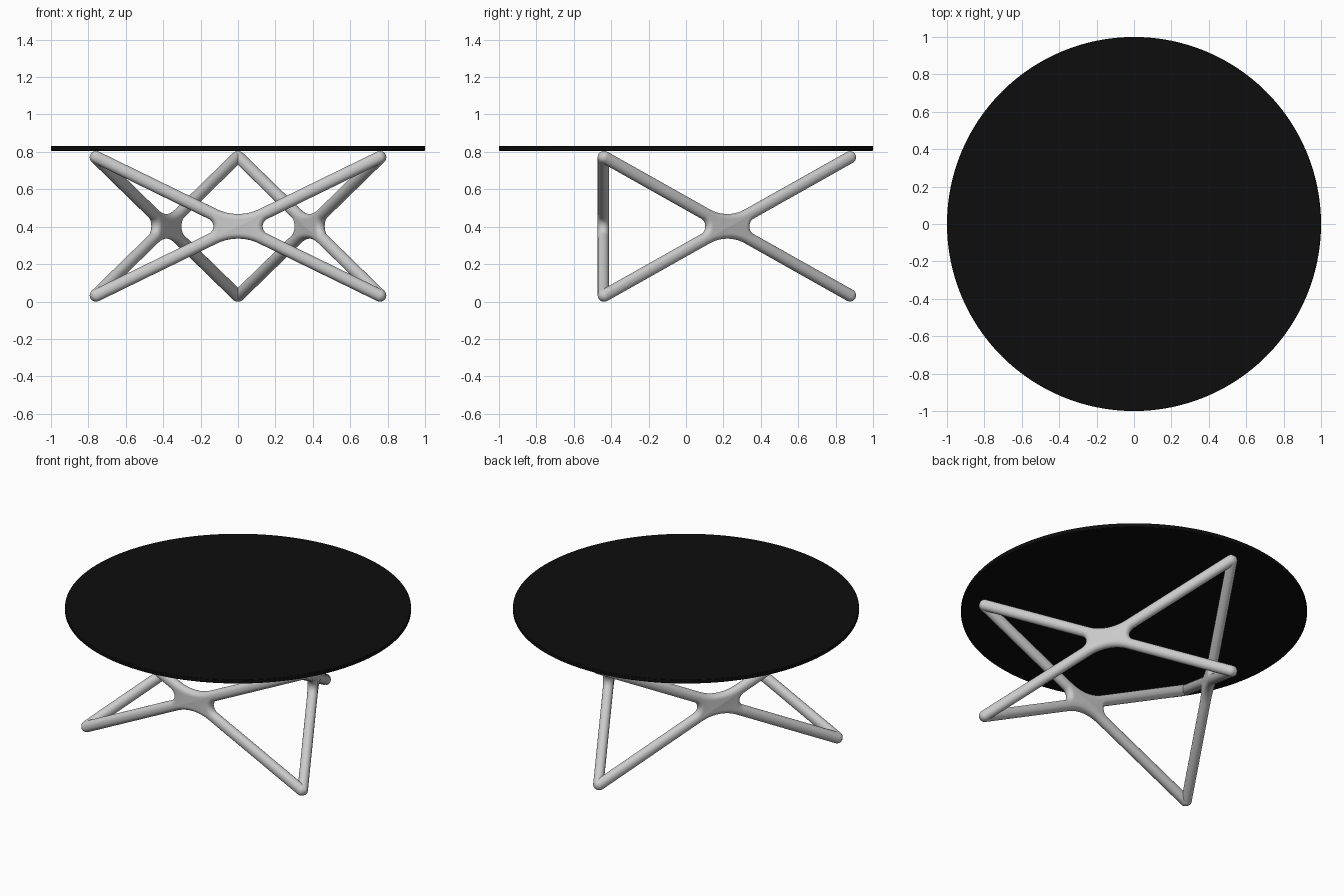
import bpy, bmesh
from math import sin, cos, pi, radians, hypot, atan2
from mathutils import Matrix

if "Cube" in bpy.data.objects:
    bpy.data.objects.remove(bpy.data.objects["Cube"])

R = 0.030              # rounding radius of the bars
W = 0.003              # half width of the flat core
MID_Z = 0.402          # height of the crossing
END_X, END_Z = 0.757, MID_Z - (R + W)   # bar end relative to the crossing
A = atan2(END_Z, END_X)                 # slope of the bars
LENGTH = hypot(END_X, END_Z)
SIDE_DIST = 0.442      # distance of each frame from the table axis


def fillet(bisector, half, r, n):
    """Concave core arc between two bars: (x, z, normal angle)."""
    d = (r + R + W) / sin(half)
    out = []
    for i in range(n + 1):
        a = bisector + (pi / 2 - half) * (1 - 2 * i / n)
        out.append((d * cos(bisector) - (r + R) * cos(a),
                    d * sin(bisector) - (r + R) * sin(a), a))
    return out


def tip(angle, n=12):
    """Round bar end."""
    out = []
    for i in range(n + 1):
        a = angle - pi / 2 + pi * i / n
        out.append((LENGTH * cos(angle) + W * cos(a),
                    LENGTH * sin(angle) + W * sin(a), a))
    return out


def cross_outline():
    side, top = (A, 0.044, 14), (pi / 2 - A, 0.26, 14)
    return (fillet(0, *side) + tip(A) + fillet(pi / 2, *top) + tip(pi - A)
            + fillet(pi, *side) + tip(pi + A)
            + fillet(3 * pi / 2, *top) + tip(2 * pi - A))


def cross_frame(name, turn):
    """X-shaped frame: flat core outline swept with a half-round edge."""
    bm = bmesh.new()
    outline = cross_outline()
    steps = 12
    rings = []
    for k in range(steps + 1):
        p = -pi / 2 + pi * k / steps
        off = R * cos(p)
        rings.append([bm.verts.new((x + off * cos(a), -SIDE_DIST + R * sin(p),
                                    MID_Z + z + off * sin(a)))
                      for x, z, a in outline])
    n = len(outline)
    for lo, hi in zip(rings, rings[1:]):
        for i in range(n):
            j = (i + 1) % n
            bm.faces.new((lo[i], lo[j], hi[j], hi[i]))
    bm.faces.new(list(reversed(rings[0])))
    bm.faces.new(rings[-1])
    bmesh.ops.recalc_face_normals(bm, faces=bm.faces)
    bmesh.ops.transform(bm, matrix=Matrix.Rotation(turn, 4, 'Z'), verts=bm.verts)
    for f in bm.faces:
        f.smooth = True
    me = bpy.data.meshes.new(name)
    bm.to_mesh(me)
    bm.free()
    ob = bpy.data.objects.new(name, me)
    bpy.context.collection.objects.link(ob)
    return ob


# Three crossed leg frames on the sides of a triangle
for name, deg in (("front_leg_frame", 0), ("right_leg_frame", 120), ("left_leg_frame", 240)):
    cross_frame(name, radians(deg))

# Round black table top with a softened edge
bpy.ops.mesh.primitive_cylinder_add(vertices=128, radius=1.0, depth=0.025,
                                    location=(0, 0, 0.8185))
top = bpy.context.object
top.name = "table_top"
bev = top.modifiers.new("edge", 'BEVEL')
bev.width = 0.003
bev.segments = 2
bev.limit_method = 'ANGLE'
bpy.ops.object.shade_smooth_by_angle(angle=radians(35))
black = bpy.data.materials.new("black_top")
black.diffuse_color = (0.004, 0.004, 0.004, 1)
black.use_nodes = True
black.node_tree.nodes["Principled BSDF"].inputs["Base Color"].default_value = black.diffuse_color
top.data.materials.append(black)
